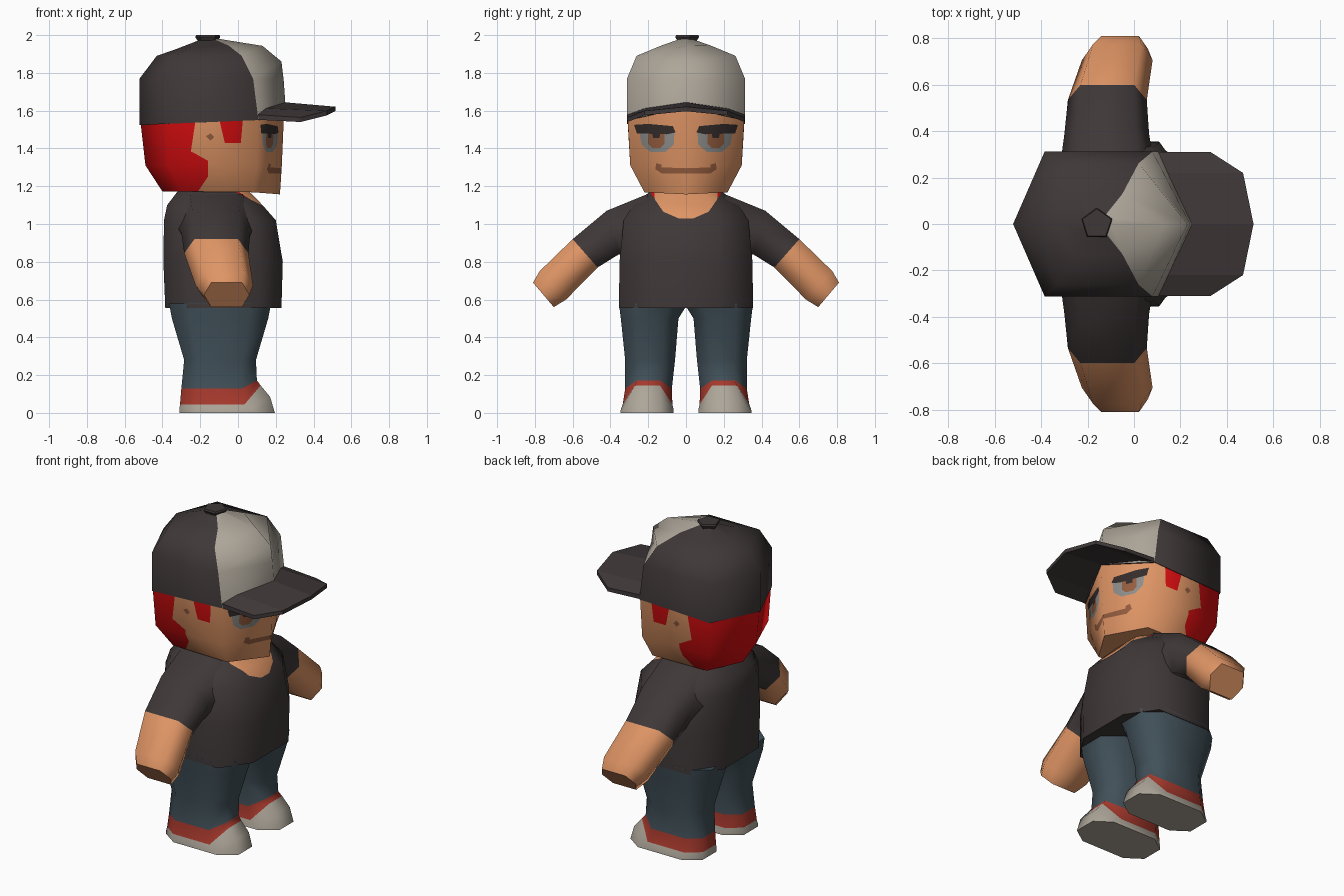
import bpy, bmesh, math
from mathutils import Vector

if "Cube" in bpy.data.objects:
    bpy.data.objects.remove(bpy.data.objects["Cube"])

COLOURS = {
    "charcoal cloth": (0.050, 0.039, 0.040),
    "stone grey": (0.42, 0.38, 0.32),
    "hair red": (0.68, 0.004, 0.005),
    "skin": (0.74, 0.30, 0.13),
    "brown shade": (0.30, 0.11, 0.05),
    "denim": (0.052, 0.080, 0.098),
    "shoe red": (0.38, 0.040, 0.025),
    "eye grey": (0.27, 0.27, 0.26),
    "brow dark": (0.035, 0.025, 0.024),
}
MATS = []
for label, rgb in COLOURS.items():
    m = bpy.data.materials.new(label)
    m.diffuse_color = (*rgb, 1)
    m.use_nodes = True
    m.node_tree.nodes["Principled BSDF"].inputs["Base Color"].default_value = m.diffuse_color
    MATS.append(m)
CLOTH, STONE, HAIR, SKIN, BROWN, DENIM, RED, EYE, BROW = range(9)

OCT = [(1, .5), (.6, 1), (-.6, 1), (-1, .5), (-1, -.5), (-.6, -1), (.6, -1), (1, -.5)]
HEX = [(1, 0), (.68, 1), (-.68, 1), (-1, 0), (-.68, -1), (.68, -1)]


def loft(rings, mat, flat=False):
    """Closed skin over rings; mat(band, column) gives the colour. Caps stay crisp."""
    bm = bmesh.new()
    rows = [[bm.verts.new(p) for p in r] for r in rings]
    n = len(rows[0])
    for i in range(len(rows) - 1):
        for j in range(n):
            k = (j + 1) % n
            f = bm.faces.new((rows[i][j], rows[i][k], rows[i + 1][k], rows[i + 1][j]))
            f.material_index = mat(i, j)
    caps = [bm.faces.new(rows[0]), bm.faces.new(rows[-1])]
    caps[0].material_index = mat(0, 1)
    caps[1].material_index = mat(len(rows) - 2, 1)
    bmesh.ops.recalc_face_normals(bm, faces=bm.faces[:])
    bmesh.ops.split_edges(bm, edges=list({e for c in caps for e in c.edges}))
    bm.normal_update()
    # remember the smooth normals so that later colour cuts do not change the shading
    layer = bm.verts.layers.float_vector.new("soft")
    for v in bm.verts:
        v[layer] = v.normal
    for f in bm.faces:
        f.smooth = not flat
    return bm


def paint(bm, axis, sign, poly, mat):
    """Cut a convex outline, seen along an axis, into the surface and colour it."""
    bm.normal_update()
    other = 1 - axis
    pts = []
    for a, z in poly:
        p = Vector((0, 0, z))
        p[other] = a
        pts.append(p)
    mid = sum(pts, Vector()) / len(pts)
    view = Vector((1, 0, 0)) if axis == 0 else Vector((0, 1, 0))
    faces = [f for f in bm.faces if f.normal[axis] * sign > .2]
    for a, b in zip(pts, pts[1:] + pts[:1]):
        out = (b - a).cross(view).normalized()
        if (mid - a).dot(out) > 0:
            out = -out
        geom = list({v for f in faces for v in f.verts}) + \
            list({e for f in faces for e in f.edges}) + faces
        res = bmesh.ops.bisect_plane(bm, geom=geom, dist=1e-5, plane_co=a, plane_no=out)
        faces = [f for f in res["geom"] if isinstance(f, bmesh.types.BMFace)
                 and (f.calc_center_median() - a).dot(out) < 0]
        if not faces:
            return
    for f in faces:
        f.material_index = mat


def finish(name, bm, flat=False):
    layer = bm.verts.layers.float_vector["soft"]
    normals = [tuple(v[layer].normalized()) for v in bm.verts]
    bm.verts.layers.float_vector.remove(layer)
    used = sorted({f.material_index for f in bm.faces})
    for f in bm.faces:
        f.material_index = used.index(f.material_index)
    me = bpy.data.meshes.new(name)
    bm.to_mesh(me)
    bm.free()
    for u in used:
        me.materials.append(MATS[u])
    if not flat:
        me.normals_split_custom_set_from_vertices(normals)
    bpy.context.collection.objects.link(bpy.data.objects.new(name, me))


def slab(x0, x1, y0, y1, zb, zf=None, s=1):
    """Eight-sided level ring; only its front points may sit at another height."""
    zf = zb if zf is None else zf
    return [((x0 + x1) / 2 + u * (x1 - x0) / 2, s * ((y0 + y1) / 2 + v * (y1 - y0) / 2),
             zf if u > .9 else zb) for u, v in OCT]


def head_ring(front, cf, cb, back, y, y2=None):
    """Six-sided ring from (x, z) pairs: front, front corner, back corner, back."""
    return [(front[0], 0, front[1]), (cf[0], y, cf[1]), (cb[0], y, cb[1]),
            (back[0], 0, back[1]), (cb[0], -y, cb[1]), (cf[0], -y, cf[1])]


# head with hair on the back, then painted sides and face
head = loft([
    head_ring((.222, 1.157), (.08, 1.168), (-.30, 1.172), (-.40, 1.172), .22),
    head_ring((.232, 1.31), (.10, 1.31), (-.37, 1.31), (-.49, 1.31), .295),
    head_ring((.245, 1.62), (.105, 1.56), (-.38, 1.54), (-.515, 1.53), .309),
], lambda i, j: HAIR if j in (2, 3) else SKIN)
for s in (1, -1):
    paint(head, 1, s, [(-.6, 1.38), (-.25, 1.38), (-.21, 1.65), (-.6, 1.65)], HAIR)
    paint(head, 1, s, [(-.6, 1.1), (-.26, 1.1), (-.16, 1.25), (-.16, 1.335),
                       (-.24, 1.38), (-.6, 1.38)], HAIR)
    paint(head, 1, s, [(-.11, 1.6), (-.07, 1.43), (.015, 1.43), (.03, 1.6)], HAIR)
    paint(head, 1, s, [(-.17, 1.465), (-.145, 1.44), (-.125, 1.46), (-.145, 1.48)], BROWN)
    # eye, iris, brow and half of the mouth
    paint(head, 0, 1, [(s * y, z) for y, z in
          [(.06, 1.50), (.065, 1.42), (.11, 1.382), (.19, 1.382), (.235, 1.42), (.25, 1.50)]], EYE)
    paint(head, 0, 1, [(s * y, z) for y, z in
          [(.115, 1.50), (.115, 1.425), (.135, 1.403), (.18, 1.403), (.20, 1.425), (.20, 1.50)]], BROWN)
    paint(head, 0, 1, [(s * y, z) for y, z in
          [(.135, 1.49), (.14, 1.455), (.175, 1.455), (.18, 1.49)]], BROW)
    paint(head, 0, 1, [(s * y, z) for y, z in
          [(.055, 1.485), (.07, 1.518), (.20, 1.53), (.275, 1.525), (.26, 1.48), (.10, 1.475)]], BROW)
    paint(head, 0, 1, [(s * y, z) for y, z in
          [(0, 1.268), (.13, 1.268), (.13, 1.30), (0, 1.295)]], BROWN)
    paint(head, 0, 1, [(s * y, z) for y, z in
          [(.13, 1.268), (.163, 1.29), (.158, 1.322), (.13, 1.315)]], BROWN)
finish("head", head)

# cap crown with a light front panel
finish("cap_crown", loft([
    head_ring((.252, 1.62), (.108, 1.55), (-.385, 1.53), (-.521, 1.523), .312),
    head_ring((.242, 1.76), (.08, 1.77), (-.385, 1.77), (-.521, 1.77), .312),
    head_ring((.23, 1.86), (.02, 1.89), (-.33, 1.89), (-.43, 1.89), .262),
    head_ring((.13, 1.943), (-.05, 1.945), (-.25, 1.935), (-.33, 1.925), .13),
    head_ring((-.10, 1.98), (-.13, 1.98), (-.18, 1.98), (-.20, 1.975), .03),
], lambda i, j: STONE if j in (0, 5) else CLOTH))

# arched cap brim: slices across the head
half = [(.31, .10, .33, 1.552, 1.540), (.22, .145, .47, 1.585, 1.575), (0, .24, .515, 1.618, 1.597)]
slices = [(-y, *r) for y, *r in half[:2]] + half[::-1]
finish("cap_brim", loft(
    [[(xi, y, zi + .027), (xo, y, zo + .024), (xo, y, zo), (xi, y, zi)]
     for y, xi, xo, zi, zo in slices], lambda i, j: CLOTH, True), True)

# five-sided cap button
finish("cap_button", loft(
    [[(-.16 + r * math.cos(a), r * math.sin(a), z)
      for a in [math.pi * (.5 + .4 * k) for k in range(5)]]
     for r, z in ((.05, 1.96), (.07, 1.99), (.065, 2.0))], lambda i, j: CLOTH, True), True)

# shirt body with an open collar
shirt = loft([slab(x0, x1, -y, y, z) for x0, x1, y, z in [
    (-.385, .23, .355, .555), (-.395, .237, .352, .80), (-.392, .20, .33, 1.02),
    (-.375, .13, .28, 1.10), (-.32, .06, .19, 1.172)]], lambda i, j: CLOTH)
paint(shirt, 0, 1, [(-.21, 1.2), (-.17, 1.14), (.17, 1.14), (.21, 1.2)], HAIR)
paint(shirt, 0, 1, [(-.17, 1.2), (-.165, 1.13), (-.12, 1.065), (-.04, 1.03),
                    (.04, 1.03), (.12, 1.065), (.165, 1.13), (.17, 1.2)], SKIN)
finish("shirt_body", shirt)

# arms: top (y, z), bottom (y, z) and x range of each ring
ARM = [((.20, 1.16), (.28, .80), -.32, .09), ((.42, 1.07), (.355, .84), -.30, .065),
       ((.60, .92), (.468, .77), -.285, .055), ((.775, .75), (.635, .60), -.225, .08),
       ((.81, .69), (.70, .56), -.18, .06)]
# legs: x range, y range, back and front height of each ring
LEG = [(-.365, .175, -.01, .355, .58, .58), (-.35, .16, .04, .345, .50, .50),
       (-.285, .095, .058, .322, .28, .28), (-.30, .10, .075, .322, .128, .172),
       (-.307, .12, .072, .335, .045, .145), (-.31, .17, .066, .345, .02, .085),
       (-.31, .195, .065, .347, 0, 0)]
for side, s in (("left", 1), ("right", -1)):
    rings = []
    for t, b, x0, x1 in ARM:
        rings.append([((x0 + x1) / 2 + u * (x1 - x0) / 2,
                       s * ((t[0] + b[0]) / 2 + v * (t[0] - b[0]) / 2),
                       (t[1] + b[1]) / 2 + v * (t[1] - b[1]) / 2) for u, v in HEX])
    finish(side + "_arm", loft(rings, lambda i, j: CLOTH if i < 2 else SKIN))
    finish(side + "_leg", loft(
        [slab(*r, s=s) for r in LEG],
        lambda i, j: DENIM if i < 3 else RED if i == 3 else STONE))
